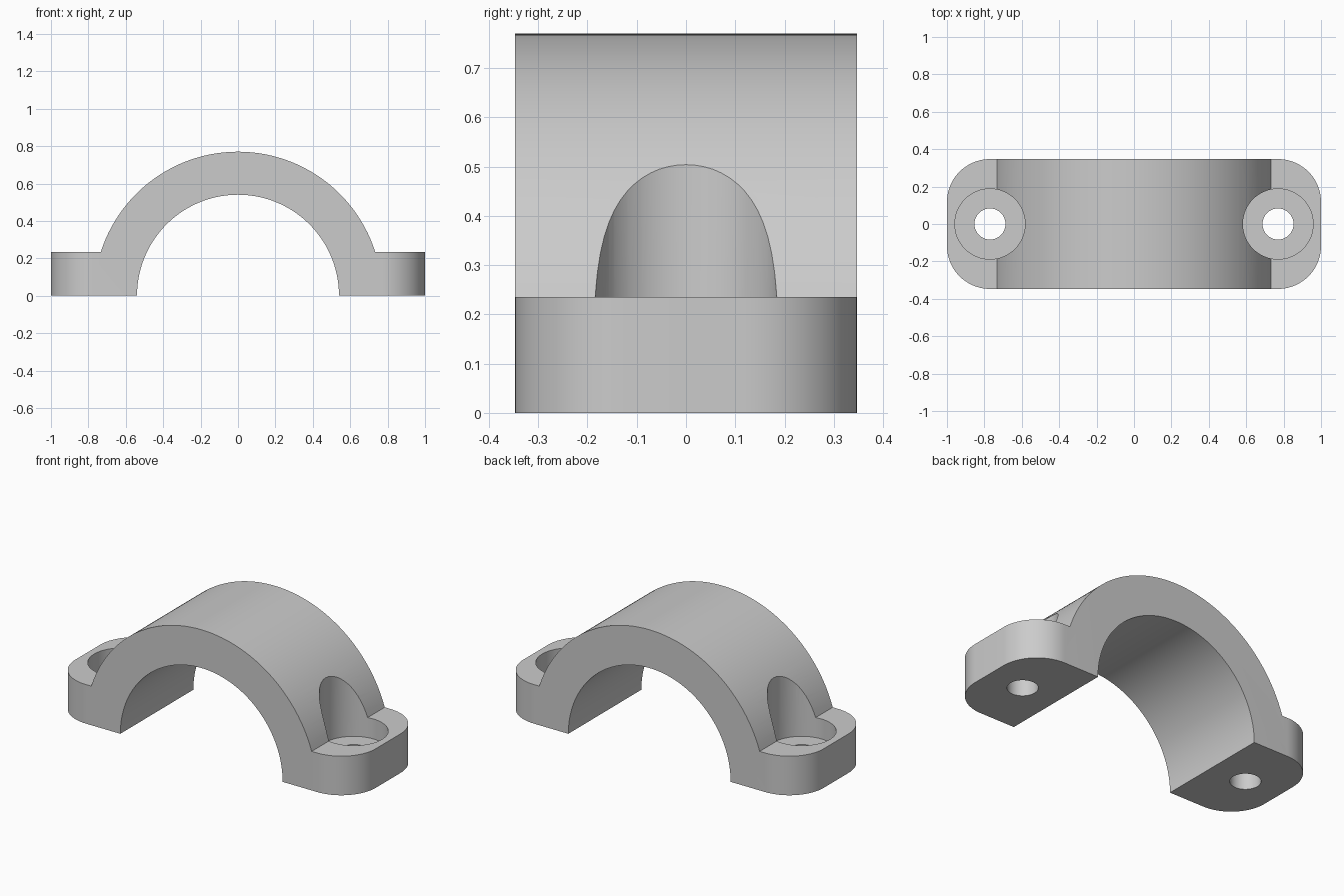
import bpy, bmesh, math

cube = bpy.data.objects.get("Cube")
if cube:
    bpy.data.objects.remove(cube, do_unlink=True)

OUTER, INNER = 0.77, 0.54      # arch radii
HALF_DEPTH = 0.347
LUG_TOP, CORNER = 0.235, 0.23  # lug height and corner radius
BOLT_X, BORE, HOLE, SEAT = 0.77, 0.188, 0.083, 0.115

metal = bpy.data.materials.new("grey metal")
metal.use_nodes = True
grey = (0.6, 0.6, 0.6, 1)
metal.diffuse_color = grey
metal.node_tree.nodes["Principled BSDF"].inputs["Base Color"].default_value = grey


def add_object(name, bm):
    bmesh.ops.recalc_face_normals(bm, faces=bm.faces)
    mesh = bpy.data.meshes.new(name)
    bm.to_mesh(mesh)
    bm.free()
    mesh.materials.append(metal)
    obj = bpy.data.objects.new(name, mesh)
    bpy.context.collection.objects.link(obj)
    return obj


def arc(radius, start, end, steps):
    angles = [start + (end - start) * i / steps for i in range(steps + 1)]
    return [(radius * math.cos(a), radius * math.sin(a)) for a in angles]


# Clamp body: arch with two lugs, extruded front to back
join = math.asin(LUG_TOP / OUTER)
profile = ([(1, 0), (1, LUG_TOP)] + arc(OUTER, join, math.pi - join, 72)
           + [(-1, LUG_TOP), (-1, 0)] + arc(INNER, math.pi, 0, 72))
bm = bmesh.new()
face = bm.faces.new([bm.verts.new((x, -HALF_DEPTH, z)) for x, z in profile])
swept = bmesh.ops.extrude_face_region(bm, geom=[face])["geom"]
bmesh.ops.translate(bm, vec=(0, 2 * HALF_DEPTH, 0),
                    verts=[g for g in swept if isinstance(g, bmesh.types.BMVert)])
bmesh.ops.recalc_face_normals(bm, faces=bm.faces)

# Rounded lug corners
corners = [e for e in bm.edges
           if all(abs(v.co.x) > 0.99 for v in e.verts)
           and abs(e.verts[0].co.z - e.verts[1].co.z) > 0.1]
bmesh.ops.bevel(bm, geom=corners, offset=CORNER, offset_type='OFFSET',
                segments=20, profile=0.5, affect='EDGES')
clamp = add_object("clamp_half", bm)


# Bolt holes and the wide pockets for the bolt heads
def cylinder_cutter(name, x, radius, low, high):
    bm = bmesh.new()
    bmesh.ops.create_cone(bm, cap_ends=True, segments=64, radius1=radius,
                          radius2=radius, depth=high - low)
    bmesh.ops.translate(bm, verts=bm.verts, vec=(x, 0, (low + high) / 2))
    cutter = add_object(name, bm)
    cutter.hide_render = True
    cut = clamp.modifiers.new(name, 'BOOLEAN')
    cut.operation = 'DIFFERENCE'
    cut.solver = 'EXACT'
    cut.object = cutter
    return cutter


cutters = []
for side, x in (("left", BOLT_X), ("right", -BOLT_X)):
    cutters.append(cylinder_cutter(side + "_pocket_cutter", x, BORE, SEAT, 1))
    cutters.append(cylinder_cutter(side + "_hole_cutter", x, HOLE, -0.2, 0.5))

# Bake the cuts and remove the cutters
bpy.context.view_layer.update()
graph = bpy.context.evaluated_depsgraph_get()
baked = bpy.data.meshes.new_from_object(clamp.evaluated_get(graph))
clamp.modifiers.clear()
clamp.data = baked
for cutter in cutters:
    bpy.data.objects.remove(cutter, do_unlink=True)

# Smooth curves with sharp rims
bpy.ops.object.select_all(action='DESELECT')
clamp.select_set(True)
bpy.context.view_layer.objects.active = clamp
bpy.ops.object.shade_smooth_by_angle(angle=math.radians(25))
